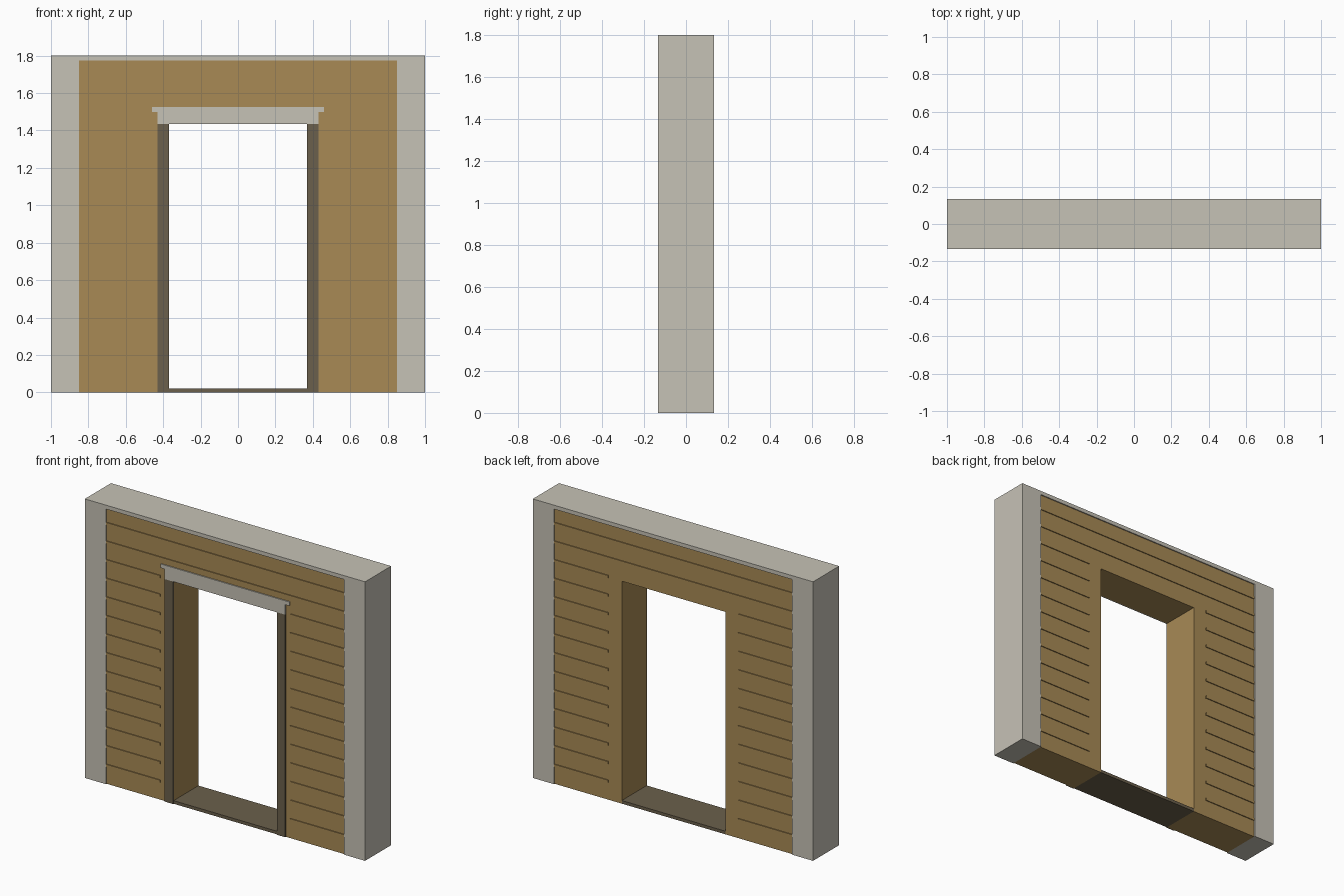
import bpy, bmesh

if "Cube" in bpy.data.objects:
    bpy.data.objects.remove(bpy.data.objects["Cube"])


def material(name, srgb):
    m = bpy.data.materials.new(name)
    lin = [(c / 255 / 12.92) if c / 255 <= 0.04045 else ((c / 255 + 0.055) / 1.055) ** 2.4 for c in srgb]
    m.diffuse_color = (*lin, 1)
    m.use_nodes = True
    m.node_tree.nodes["Principled BSDF"].inputs["Base Color"].default_value = m.diffuse_color
    return m


STONE = material("pale_stone", (198, 194, 182))
WOOD = material("tan_wood", (168, 138, 85))
DARK = material("dark_wood", (107, 96, 76))

HALF = 0.133      # half depth of the posts and top cap
WALL = 0.126      # half depth of the recessed wall
PILLAR_X = 0.85   # inner edge of the end posts
DOOR_X, DOOR_Z = 0.37, 1.435


def extrude(name, profile, y0, y1, mat):
    """Extrude an x-z outline from y0 to y1."""
    bm = bmesh.new()
    face = bm.faces.new([bm.verts.new((x, y0, z)) for x, z in profile])
    ext = bmesh.ops.extrude_face_region(bm, geom=[face])
    verts = [v for v in ext["geom"] if isinstance(v, bmesh.types.BMVert)]
    bmesh.ops.translate(bm, verts=verts, vec=(0, y1 - y0, 0))
    bmesh.ops.recalc_face_normals(bm, faces=bm.faces)
    me = bpy.data.meshes.new(name)
    bm.to_mesh(me)
    bm.free()
    me.materials.append(mat)
    ob = bpy.data.objects.new(name, me)
    bpy.context.collection.objects.link(ob)
    return ob


def box(name, x0, x1, y0, y1, z0, z1, mat):
    return extrude(name, [(x0, z0), (x1, z0), (x1, z1), (x0, z1)], y0, y1, mat)


# wall with doorway cut out of its outline
P, D = PILLAR_X, DOOR_X
extrude("wall", [(-P, 0), (-D, 0), (-D, DOOR_Z), (D, DOOR_Z), (D, 0),
                 (P, 0), (P, 1.775), (-P, 1.775)], -WALL, WALL, WOOD)

# top cap and doorway threshold
box("top_cap", -1, 1, -HALF, HALF, 1.775, 1.80, STONE)
box("threshold", -D, D, -WALL - 0.002, WALL, 0, 0.02, DARK)

# end posts and front door jambs
for side, s in (("left", -1), ("right", 1)):
    x0, x1 = sorted((s * P, s))
    box(side + "_post", x0, x1, -HALF, HALF, 0, 1.775, STONE)
    x0, x1 = sorted((s * D, s * 0.43))
    box(side + "_jamb", x0, x1, -HALF, -WALL, 0, DOOR_Z, DARK)

# lintel with wider top lip, front only
extrude("lintel", [(-0.43, DOOR_Z), (0.43, DOOR_Z), (0.43, 1.50), (0.46, 1.50),
                   (0.46, 1.525), (-0.46, 1.525), (-0.46, 1.50), (-0.43, 1.50)],
        -HALF, -WALL, STONE)

# horizontal battens on both faces, split around the doorway
for k in range(1, 15):
    z = 0.12 * k
    spans = [(-P, P)] if k > 12 else [(-P, -0.465), (0.465, P)]
    for x0, x1 in spans:
        for y0, y1 in ((-HALF + 0.001, -WALL), (WALL, HALF - 0.001)):
            box("batten", x0, x1, y0, y1, z - 0.008, z + 0.008, WOOD)
